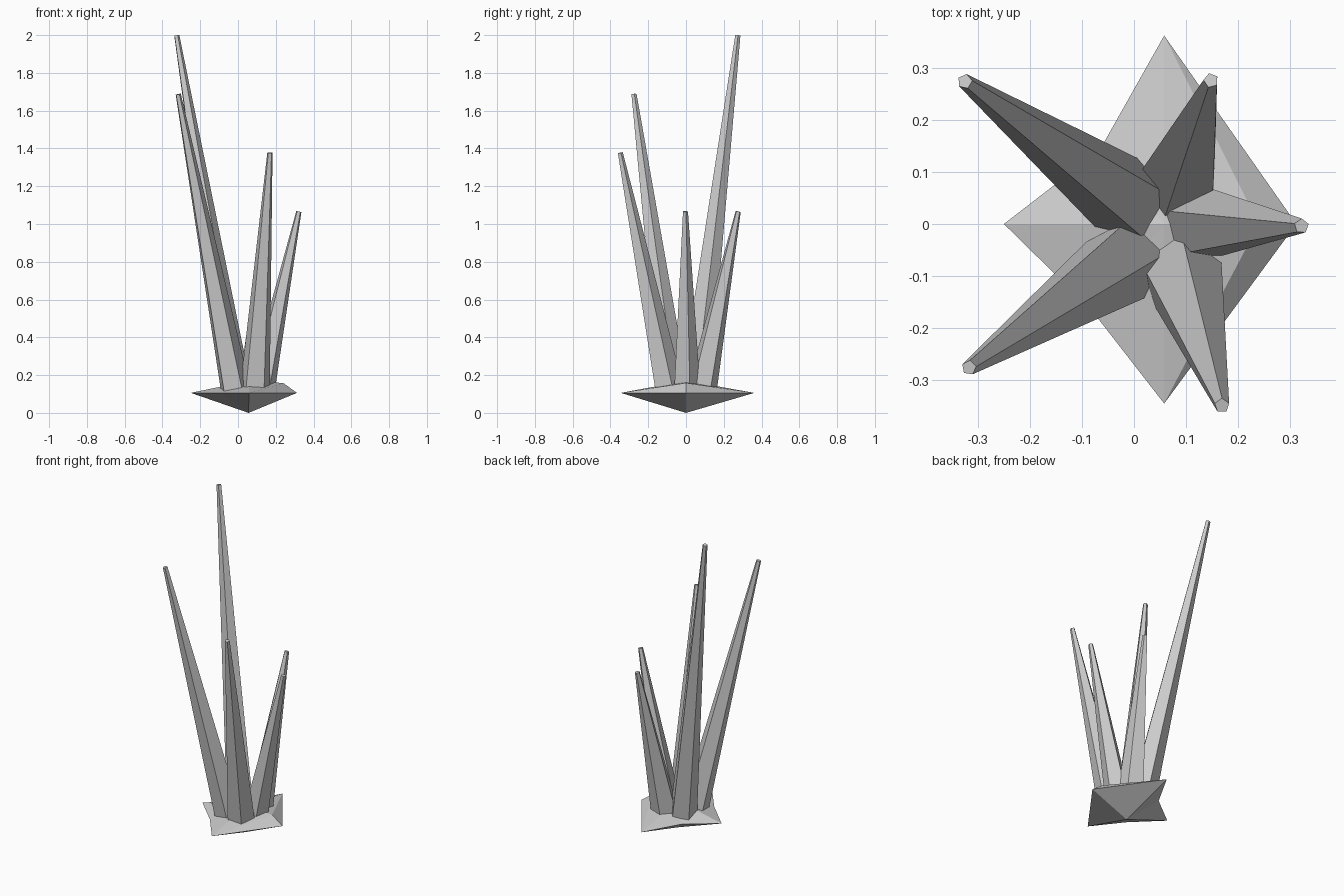
import bpy, bmesh
from math import cos, sin, radians
from mathutils import Vector

if "Cube" in bpy.data.objects:
    bpy.data.objects.remove(bpy.data.objects["Cube"])


def make_object(name, bm):
    bmesh.ops.recalc_face_normals(bm, faces=bm.faces[:])
    mesh = bpy.data.meshes.new(name)
    bm.to_mesh(mesh)
    bm.free()
    ob = bpy.data.objects.new(name, mesh)
    bpy.context.collection.objects.link(ob)
    return ob


def spire(name, foot, tip, phase, r_foot=0.082, r_tip=0.0145, sides=5):
    """Tapered five-sided crystal, both ends square to its leaning axis."""
    foot, tip = Vector(foot), Vector(tip)
    turn = Vector((0, 0, 1)).rotation_difference(tip - foot)
    bm = bmesh.new()
    rings = []
    for centre, r in ((foot, r_foot), (tip, r_tip)):
        angles = [radians(phase + 360 * i / sides) for i in range(sides)]
        rings.append([bm.verts.new(centre + turn @ Vector((r * cos(a), r * sin(a), 0)))
                      for a in angles])
    low, high = rings
    for i in range(sides):
        j = (i + 1) % sides
        bm.faces.new((low[i], low[j], high[j], high[i]))
    bm.faces.new(low[::-1])
    bm.faces.new(high)
    return make_object(name, bm)


# Rock base: star-shaped rim, notched on the left, pointed underneath
bm = bmesh.new()
rim_xy = [(0.312, 0), (0.058, 0.362), (-0.066, 0.142), (-0.25, 0),
          (-0.082, -0.165), (0.058, -0.345)]
rim = [bm.verts.new((x, y, 0.106)) for x, y in rim_xy]
bottom = bm.verts.new((0.056, 0, 0))
crown = bm.verts.new((0.058, 0, 0.17))
hump = bm.verts.new((0.24, 0, 0.158))
for i in range(6):
    a, b = rim[i], rim[(i + 1) % 6]
    bm.faces.new((b, a, bottom))
    bm.faces.new((a, b, hump if i in (0, 5) else crown))
bm.faces.new((hump, rim[1], crown))
bm.faces.new((rim[5], hump, crown))
make_object("rock_base", bm)

# Five crystal spires fanning out of the base
spire("spire_back_left", (-0.012, 0.047, 0.13), (-0.325, 0.274, 1.998), 5)
spire("spire_front_left", (-0.018, -0.07, 0.13), (-0.317, -0.276, 1.687), 10)
spire("spire_front_right", (0.09, -0.096, 0.13), (0.169, -0.349, 1.377), 18)
spire("spire_right", (0.124, 0, 0.13), (0.322, -0.004, 1.066), 16, 0.075)
spire("spire_back_right", (0.087, 0.085, 0.13), (0.148, 0.276, 1.066), 33)
